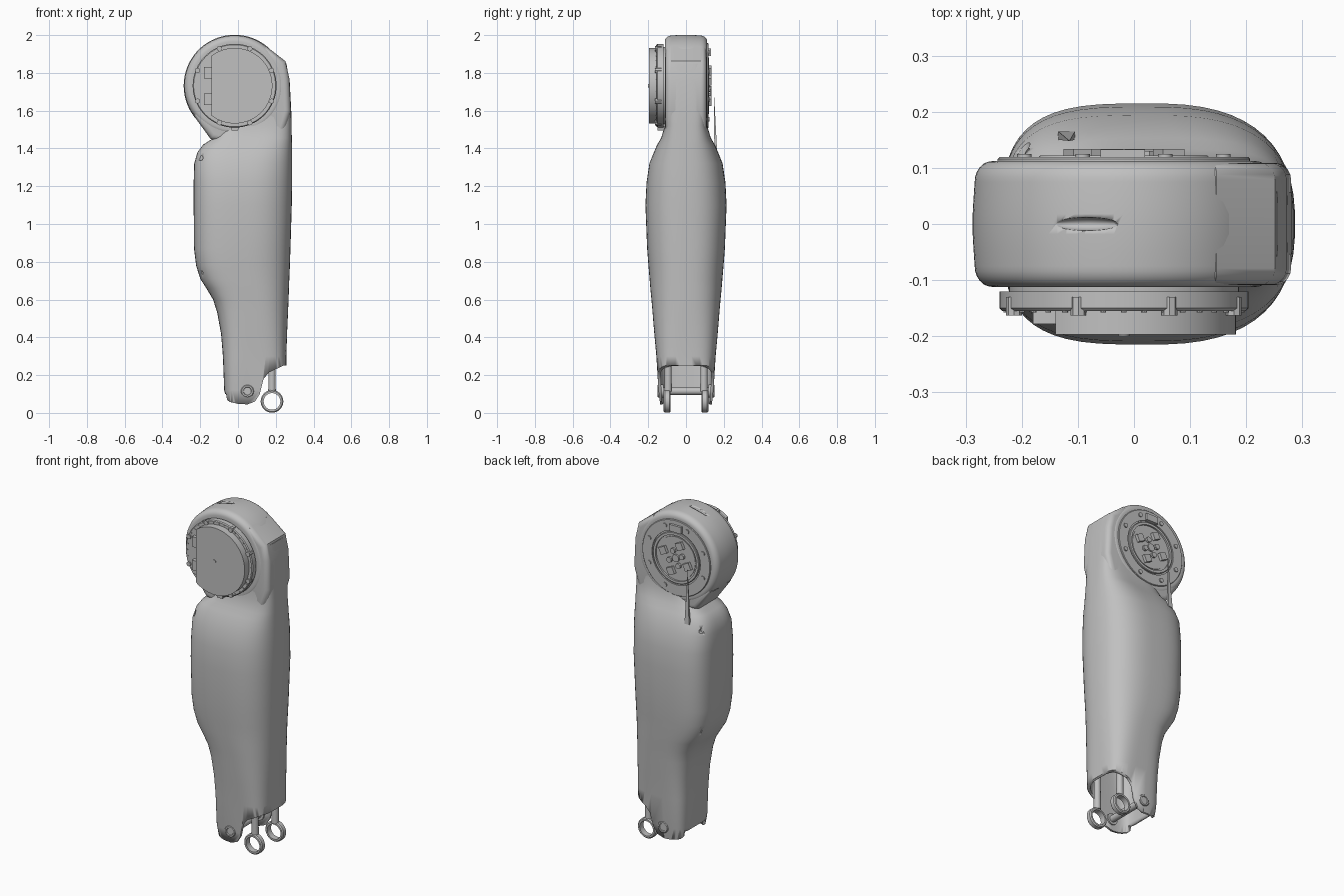
import bpy, bmesh, math
from mathutils import Matrix

if "Cube" in bpy.data.objects:
    bpy.data.objects.remove(bpy.data.objects["Cube"])

GREY = (0.53, 0.53, 0.53, 1)
grey = bpy.data.materials.new("light grey")
grey.use_nodes = True
grey.diffuse_color = GREY
grey.node_tree.nodes["Principled BSDF"].inputs["Base Color"].default_value = GREY

HX, HZ = -0.018, 1.732          # joint axis of the round head


def finish(name, bm, angle=35):
    bmesh.ops.recalc_face_normals(bm, faces=bm.faces)
    me = bpy.data.meshes.new(name)
    bm.to_mesh(me)
    bm.free()
    ob = bpy.data.objects.new(name, me)
    bpy.context.collection.objects.link(ob)
    me.materials.append(grey)
    bpy.ops.object.select_all(action='DESELECT')
    ob.select_set(True)
    bpy.context.view_layer.objects.active = ob
    bpy.ops.object.shade_smooth_by_angle(angle=math.radians(angle))
    return ob


def plate(name, pts, y0, y1, round_rim=0):
    """Extrude an (x, z) outline along y, optionally rounding both rims."""
    bm = bmesh.new()
    face = bm.faces.new([bm.verts.new((x, y0, z)) for x, z in pts])
    new = bmesh.ops.extrude_face_region(bm, geom=[face])["geom"]
    bmesh.ops.translate(bm, vec=(0, y1 - y0, 0),
                        verts=[v for v in new if isinstance(v, bmesh.types.BMVert)])
    if round_rim:
        rim = [e for e in bm.edges if abs(e.verts[0].co.y - e.verts[1].co.y) < 1e-4]
        bmesh.ops.bevel(bm, geom=rim, offset=round_rim, segments=5, profile=0.5, affect='EDGES')
    return finish(name, bm)


def arc(x, z, r, a0=0, a1=360, n=32):
    full = a1 - a0 == 360
    steps = n if full else n - 1
    return [(x + r * math.cos(math.radians(a0 + (a1 - a0) * i / steps)),
             z + r * math.sin(math.radians(a0 + (a1 - a0) * i / steps))) for i in range(n)]


def disc(name, x, z, r, y0, y1, n=32):
    return plate(name, arc(x, z, r, n=n), y0, y1)


def lathe(name, profile, x, z, n=64, closed=False):
    """Spin an (r, y) profile about the y axis through (x, z)."""
    bm = bmesh.new()
    rings = []
    for i in range(n):
        a = math.tau * i / n
        rings.append([bm.verts.new((x + r * math.cos(a), y, z + r * math.sin(a))) for r, y in profile])
    m = len(profile)
    for i in range(n):
        a, b = rings[i], rings[(i + 1) % n]
        for j in range(m if closed else m - 1):
            k = (j + 1) % m
            bm.faces.new((a[j], b[j], b[k], a[k]))
    if not closed:
        bm.faces.new([r[0] for r in rings])
        bm.faces.new([r[-1] for r in rings])
    return finish(name, bm)


def loft(name, rows, inset=0, n=56):
    """Stack superellipse sections: z, x min, x max, half depth, squareness."""
    bm = bmesh.new()
    rings = []
    for z, x0, x1, hy, p in rows:
        cx, hx = (x0 + x1) / 2, (x1 - x0) / 2 - inset
        ring = []
        for i in range(n):
            a = math.tau * (i + 0.5) / n
            c, s = math.cos(a), math.sin(a)
            q = 2 / (p + 0.7 if c < 0 else p)      # the calf side is squarer
            ring.append(bm.verts.new((cx + hx * math.copysign(abs(c) ** q, c),
                                      (hy - inset) * math.copysign(abs(s) ** q, s), z)))
        rings.append(ring)
    for a, b in zip(rings, rings[1:]):
        for i in range(n):
            j = (i + 1) % n
            bm.faces.new((a[i], a[j], b[j], b[i]))
    bm.faces.new(rings[0])
    bm.faces.new(rings[-1])
    return finish(name, bm)


def cut(ob, cutter):
    cutter.hide_render = True
    mod = ob.modifiers.new("cut", 'BOOLEAN')
    mod.operation, mod.solver, mod.object = 'DIFFERENCE', 'EXACT', cutter
    bpy.ops.object.select_all(action='DESELECT')
    ob.select_set(True)
    bpy.context.view_layer.objects.active = ob
    bpy.ops.object.modifier_apply(modifier=mod.name)
    bpy.data.objects.remove(cutter)


# Shell of the limb
rows = [(0.03, -0.06, 0.255, 0.135, 4), (0.12, -0.073, 0.255, 0.146, 4),
        (0.3, -0.08, 0.256, 0.157, 3.4), (0.42, -0.09, 0.26, 0.168, 3),
        (0.53, -0.11, 0.265, 0.177, 2.7), (0.6, -0.132, 0.268, 0.183, 2.6),
        (0.66, -0.168, 0.27, 0.189, 2.6), (0.71, -0.2, 0.272, 0.193, 2.6),
        (0.78, -0.222, 0.275, 0.199, 2.6), (0.87, -0.233, 0.278, 0.206, 2.6),
        (1.1, -0.235, 0.285, 0.215, 2.6), (1.22, -0.235, 0.287, 0.209, 2.6),
        (1.32, -0.232, 0.287, 0.194, 2.7), (1.38, -0.215, 0.286, 0.17, 2.9),
        (1.42, -0.185, 0.286, 0.153, 3.1), (1.455, -0.13, 0.285, 0.132, 3.5),
        (1.52, -0.08, 0.284, 0.112, 4), (1.6, -0.02, 0.282, 0.108, 4.5),
        (1.75, 0.08, 0.274, 0.106, 4.5), (1.85, 0.1, 0.256, 0.1, 4.5)]
body = loft("limb_shell", rows)
cut(body, loft("cavity", [(-0.05,) + rows[0][1:]] + rows[1:5], 0.016))
cut(body, plate("ankle_cutter", [(-0.1, 0.12), (-0.073, 0.12), (-0.063, 0.075), (-0.045, 0.058), (0, 0.048),
                                 (0.05, 0.045), (0.09, 0.06), (0.115, 0.1), (0.135, 0.18), (0.165, 0.215),
                                 (0.24, 0.25), (0.4, 0.25), (0.4, -0.1), (-0.1, -0.1)], -0.4, 0.4))
cut(body, plate("rear_notch", [(-0.2, -0.1), (0.03, -0.1), (0.03, 0.1), (-0.2, 0.1)], -0.1, 0.1))
for z in (0.74, 1.35):
    for s in (-1, 1):
        cut(body, disc("screw_hole", -0.2, z, 0.015, s * 0.125, s * 0.3, 16))

# Neck block blending the shell into the head
plate("neck_block", [(-0.238, 1.578), (-0.145, 1.45), (0.05, 1.4), (0.24, 1.46), (0.28, 1.6), (0.272, 1.77),
                     (0.251, 1.862), (0.147, 1.943), (-0.1, 1.8)], -0.109, 0.109, 0.03)

# Round head with softened rims, a slight crown and a slit on top
prof = [(0.225, -0.112)]
for i in range(7):
    a = math.radians(90 * i / 6)
    prof.append((0.235 + 0.031 * math.sin(a), -0.075 - 0.037 * math.cos(a)))
prof += [(0.268, -0.045), (0.2695, -0.018)]
prof += [(r, -y) for r, y in reversed(prof)]
head = lathe("head_housing", prof, HX, HZ, 96)
bm = bmesh.new()
bmesh.ops.create_uvsphere(bm, u_segments=20, v_segments=10, radius=1,
                          matrix=Matrix.Translation((-0.085, 0, 1.993)) @ Matrix.Rotation(-0.25, 4, 'Y')
                          @ Matrix.Diagonal((0.06, 0.012, 0.02, 1)))
cut(head, finish("slit", bm))

# Front motor: flange, flat-sided cap, lugs and bolts
disc("motor_seat", HX, HZ, 0.205, -0.122, -0.1, 64)
lathe("motor_flange", [(0.222, -0.12), (0.222, -0.15), (0.217, -0.155)], HX, HZ)
side = math.degrees(math.acos(-0.122 / 0.2))
plate("motor_cap", arc(HX, HZ, 0.2, -side, side, 56), -0.197, -0.15)
for i in range(8):
    a = math.radians(22.5 + 45 * i)
    disc("flange_lug", HX + 0.212 * math.cos(a), HZ + 0.212 * math.sin(a), 0.014, -0.163, -0.13, 8)
for i in range(36):
    a = math.tau * i / 36
    disc("flange_bolt", HX + 0.21 * math.cos(a), HZ + 0.21 * math.sin(a), 0.005, -0.158, -0.15, 8)
plate("lower_tab", [(-0.045, 1.535), (0.012, 1.535), (0, 1.495), (-0.033, 1.495)], -0.15, -0.1)
for z in (1.66, 1.8):
    plate("connector", [(-0.18, z - 0.03), (-0.14, z - 0.03), (-0.14, z + 0.03), (-0.18, z + 0.03)], -0.178, -0.15)
disc("cap_screw", HX, HZ, 0.01, -0.2, -0.19, 12)

# Rear output: rings, bolts and hub pieces
for name, r0, r1, y in (("outer_ring", 0.16, 0.225, 0.119), ("middle_ring", 0.135, 0.152, 0.122)):
    lathe(name, [(r0, 0.1), (r1, 0.1), (r1, y - 0.003), (r1 - 0.003, y), (r0, y)], HX, HZ, closed=True)
disc("hub_plate", HX, HZ, 0.125, 0.1, 0.116, 48)
for i in range(8):
    a = math.tau * (i + 0.5) / 8
    disc("ring_bolt", HX + 0.192 * math.cos(a), HZ + 0.192 * math.sin(a), 0.013, 0.11, 0.125, 12)
for i in range(4):
    a = math.tau * i / 4 + 0.35
    x, z = HX + 0.085 * math.cos(a), HZ + 0.085 * math.sin(a)
    plate("hub_block", arc(x, z, 0.03, 20, 380, 4), 0.11, 0.134)
    disc("hub_screw", HX + 0.045 * math.cos(a + 0.8), HZ + 0.045 * math.sin(a + 0.8), 0.016, 0.11, 0.13, 10)
disc("hub_centre", HX, HZ, 0.022, 0.11, 0.126, 16)
plate("ring_label_block", [(-0.06, 1.89), (0.02, 1.89), (0.02, 1.93), (-0.06, 1.93)], 0.11, 0.133)

# Thin pointed fin rising from the shell behind the head
bm = bmesh.new()
tip = bm.verts.new((-0.115, 0.148, 1.7))
base = [bm.verts.new((x, y, 1.38)) for x, y in ((-0.135, 0.165), (-0.105, 0.165), (-0.105, 0.15), (-0.135, 0.15))]
bm.faces.new(base)
for i in range(4):
    bm.faces.new((base[i], base[(i + 1) % 4], tip))
finish("rear_fin", bm)

# Ankle axle and the paired push rods with eye ends
disc("ankle_axle", 0.05, 0.115, 0.02, -0.13, 0.13, 24)
for s, side in ((-1, "right"), (1, "left")):
    lathe(side + "_axle_boss", [(0.034, s * 0.12), (0.034, s * 0.147), (0.03, s * 0.151),
                                (0.022, s * 0.151), (0.02, s * 0.147)], 0.05, 0.115, 24)
    y = s * 0.1
    lathe(side + "_rod_eye", [(0.044, y - 0.018), (0.054, y - 0.018), (0.06, y - 0.012), (0.06, y + 0.012),
                              (0.054, y + 0.018), (0.044, y + 0.018)], 0.18, 0.061, 40, closed=True)
    bm = bmesh.new()
    bmesh.ops.create_cone(bm, cap_ends=True, segments=20, radius1=0.02, radius2=0.016, depth=0.38,
                          matrix=Matrix.Translation((0.18, y * 0.95, 0.303)))
    finish(side + "_push_rod", bm)
